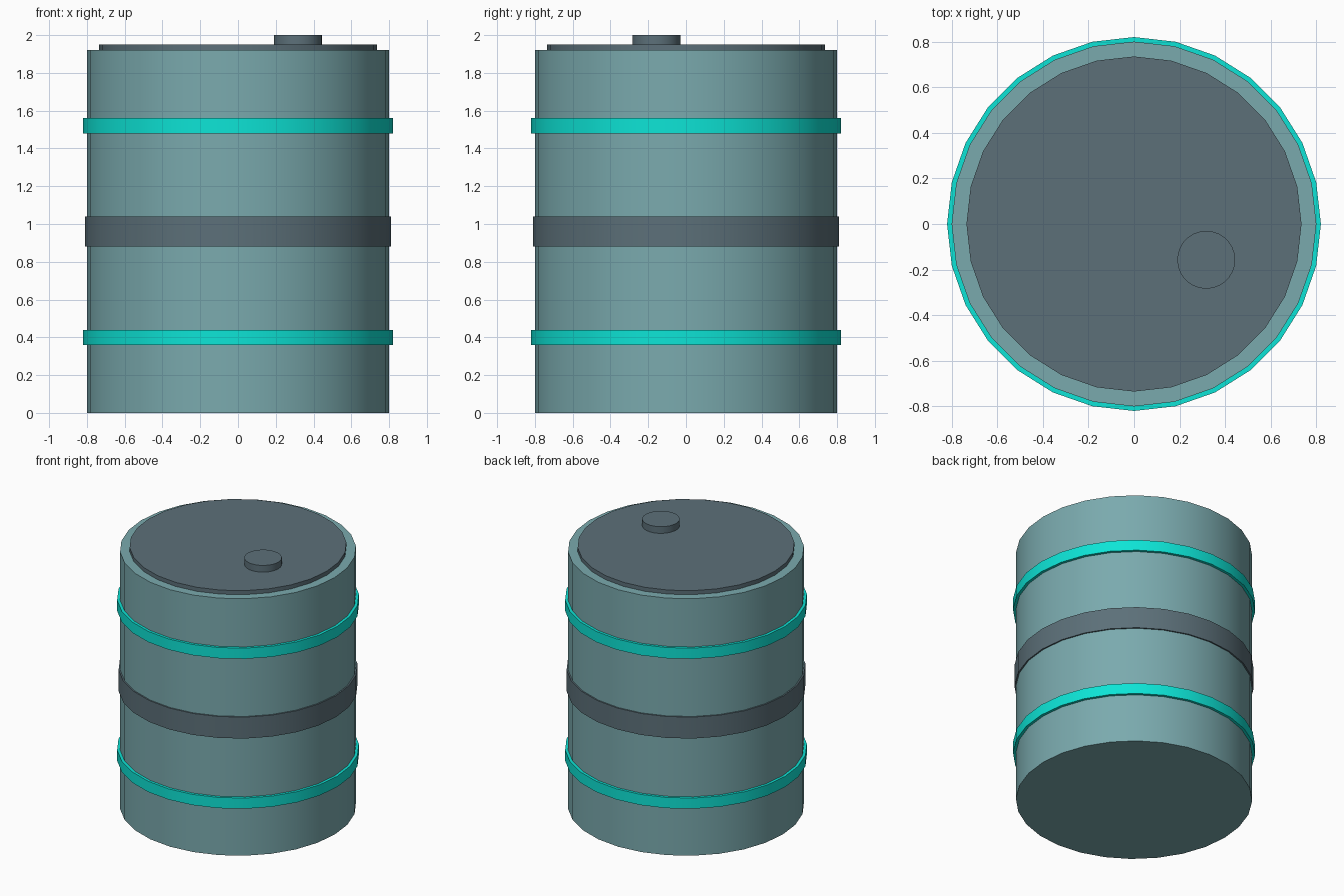
import bpy
import math

SIDES = 28

cube = bpy.data.objects.get("Cube")
if cube:
    bpy.data.objects.remove(cube, do_unlink=True)


def material(name, rgb):
    mat = bpy.data.materials.new(name)
    mat.use_nodes = True
    colour = (*rgb, 1.0)
    mat.diffuse_color = colour
    mat.node_tree.nodes["Principled BSDF"].inputs["Base Color"].default_value = colour
    return mat


def disc(name, mat, radius, bottom, top, x=0.0, y=0.0):
    """Upright cylinder between two heights, smooth around its side."""
    bpy.ops.mesh.primitive_cylinder_add(
        vertices=SIDES, radius=radius, depth=top - bottom,
        location=(x, y, (bottom + top) / 2))
    obj = bpy.context.object
    obj.name = name
    obj.data.materials.append(mat)
    bpy.ops.object.shade_smooth_by_angle(angle=math.radians(30))
    return obj


teal_grey = material("muted teal", (0.195, 0.402, 0.423))
cyan = material("bright cyan", (0.004, 0.775, 0.672))
slate = material("dark slate", (0.107, 0.162, 0.191))

# Drum body
disc("drum_body", teal_grey, 0.80, 0.0, 1.92)

# Raised hoops and the wide middle band
disc("lower_hoop", cyan, 0.82, 0.36, 0.44)
disc("middle_band", slate, 0.81, 0.88, 1.04)
disc("upper_hoop", cyan, 0.82, 1.48, 1.56)

# Lid and filler cap
disc("lid", slate, 0.735, 1.90, 1.95)
disc("filler_cap", slate, 0.127, 1.94, 2.0, x=0.317, y=-0.157)
